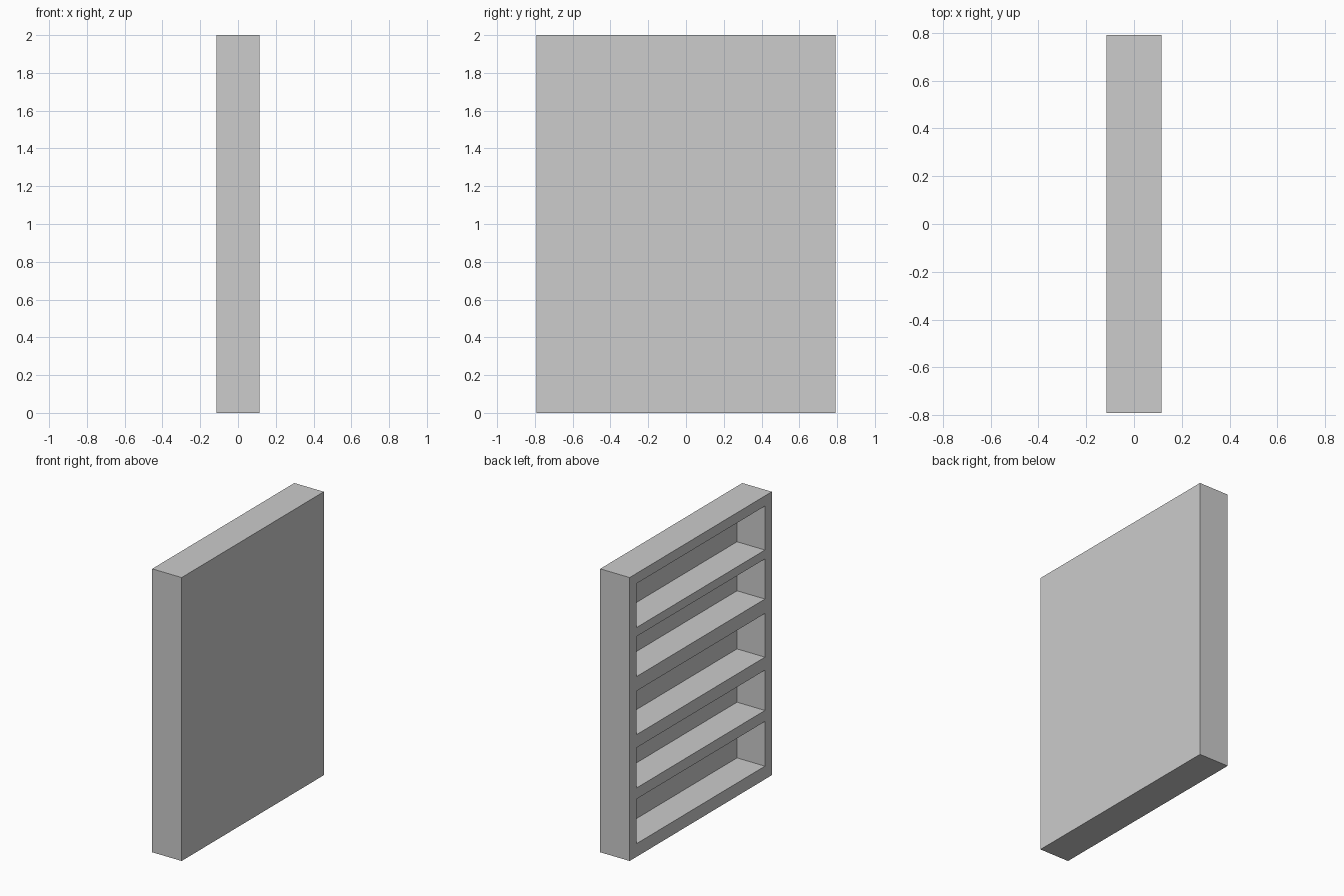
import bpy

if "Cube" in bpy.data.objects:
    bpy.data.objects.remove(bpy.data.objects["Cube"])

DEPTH, WIDTH, HEIGHT = 0.23, 1.585, 2.0
PANEL = 0.012          # thickness of the closed back panel
NICHE_HALF = 0.716     # half width of each compartment
# floor and ceiling heights of the compartments
NICHES = [(0.093, 0.408), (0.486, 0.77), (0.862, 1.17), (1.272, 1.555), (1.618, 1.928)]

grey = bpy.data.materials.new("light_grey")
grey.diffuse_color = (0.604, 0.604, 0.604, 1)
grey.use_nodes = True
grey.node_tree.nodes["Principled BSDF"].inputs["Base Color"].default_value = grey.diffuse_color


def box(name, lo, hi):
    """Axis-aligned box between two corners."""
    bpy.ops.mesh.primitive_cube_add(size=1, location=[(a + b) / 2 for a, b in zip(lo, hi)])
    ob = bpy.context.object
    ob.name = name
    ob.scale = [b - a for a, b in zip(lo, hi)]
    bpy.ops.object.transform_apply(location=True, rotation=False, scale=True)
    ob.data.materials.append(grey)
    return ob


# Solid case of the shelf unit
case = box("shelf_case", (-DEPTH / 2, -WIDTH / 2, 0), (DEPTH / 2, WIDTH / 2, HEIGHT))

# Five open compartments cut in from the -x side
for i, (floor, ceiling) in enumerate(NICHES):
    cutter = box(f"compartment_cutter_{i + 1}",
                 (-DEPTH / 2 - 0.1, -NICHE_HALF, floor),
                 (DEPTH / 2 - PANEL, NICHE_HALF, ceiling))
    cutter.hide_render = True
    mod = case.modifiers.new("compartment", 'BOOLEAN')
    mod.operation = 'DIFFERENCE'
    mod.solver = 'EXACT'
    mod.object = cutter
    bpy.context.view_layer.objects.active = case
    bpy.ops.object.modifier_apply(modifier=mod.name)
    bpy.data.objects.remove(cutter)
